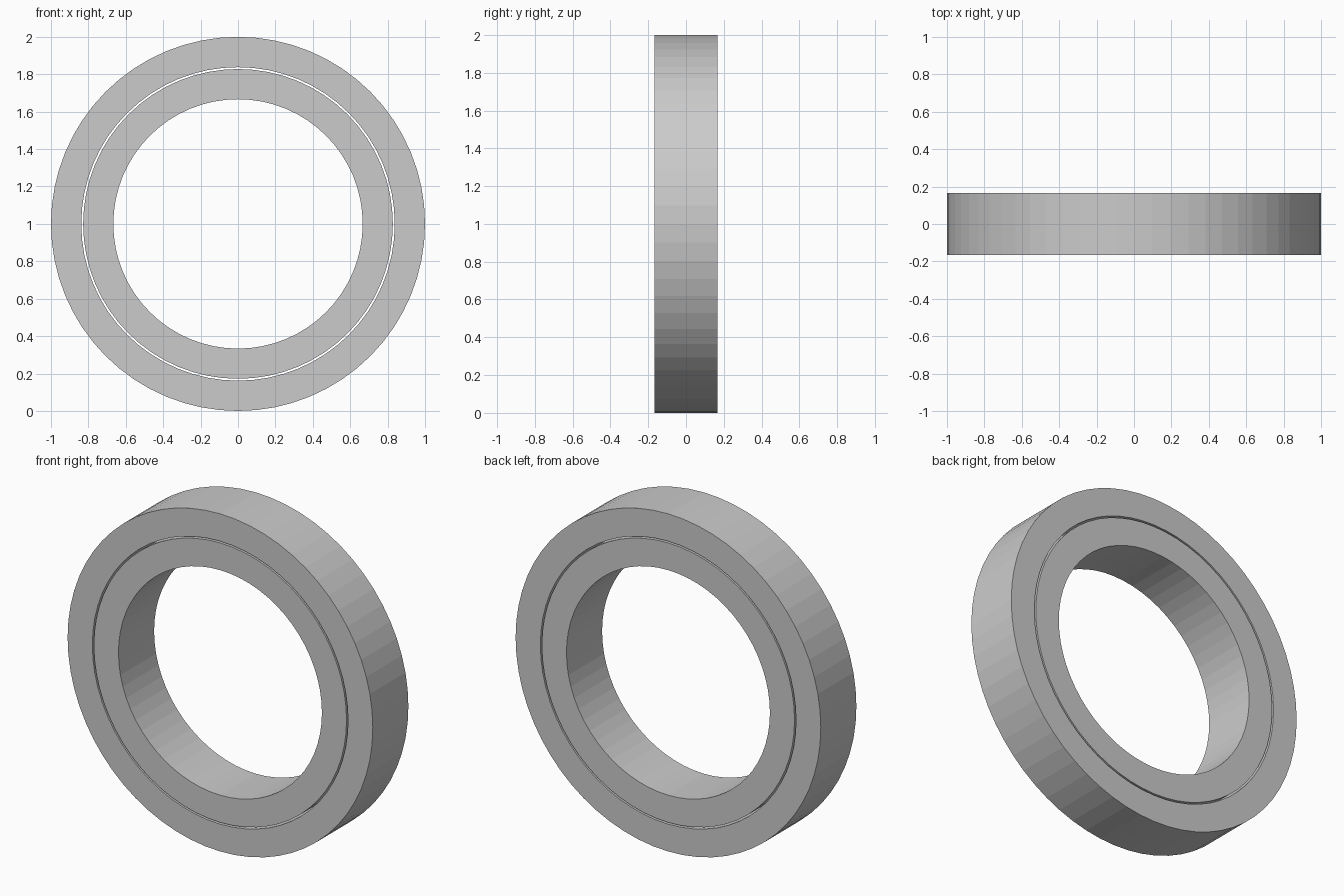
import bpy, bmesh
from math import sin, cos, pi

if "Cube" in bpy.data.objects:
    bpy.data.objects.remove(bpy.data.objects["Cube"])

SIDES = 64
HALF = 1 / 6   # half the ring width along y


def ring(name, r_in, r_out):
    """Flat-sided ring around the y axis, centred at z = 1."""
    bm = bmesh.new()
    section = [(r_in, -HALF), (r_out, -HALF), (r_out, HALF), (r_in, HALF)]
    loops = []
    for i in range(SIDES):
        a = 2 * pi * i / SIDES
        loops.append([bm.verts.new((r * cos(a), y, 1 + r * sin(a))) for r, y in section])
    for i in range(SIDES):
        p, q = loops[i], loops[(i + 1) % SIDES]
        for j in range(4):
            k = (j + 1) % 4
            bm.faces.new((p[j], p[k], q[k], q[j]))
    bmesh.ops.recalc_face_normals(bm, faces=bm.faces)
    mesh = bpy.data.meshes.new(name)
    bm.to_mesh(mesh)
    bm.free()
    obj = bpy.data.objects.new(name, mesh)
    bpy.context.collection.objects.link(obj)
    return obj


# Outer and inner rings, separated by a thin open gap
ring("outer_ring", 0.838, 1.0)
ring("inner_ring", 2 / 3, 0.828)
